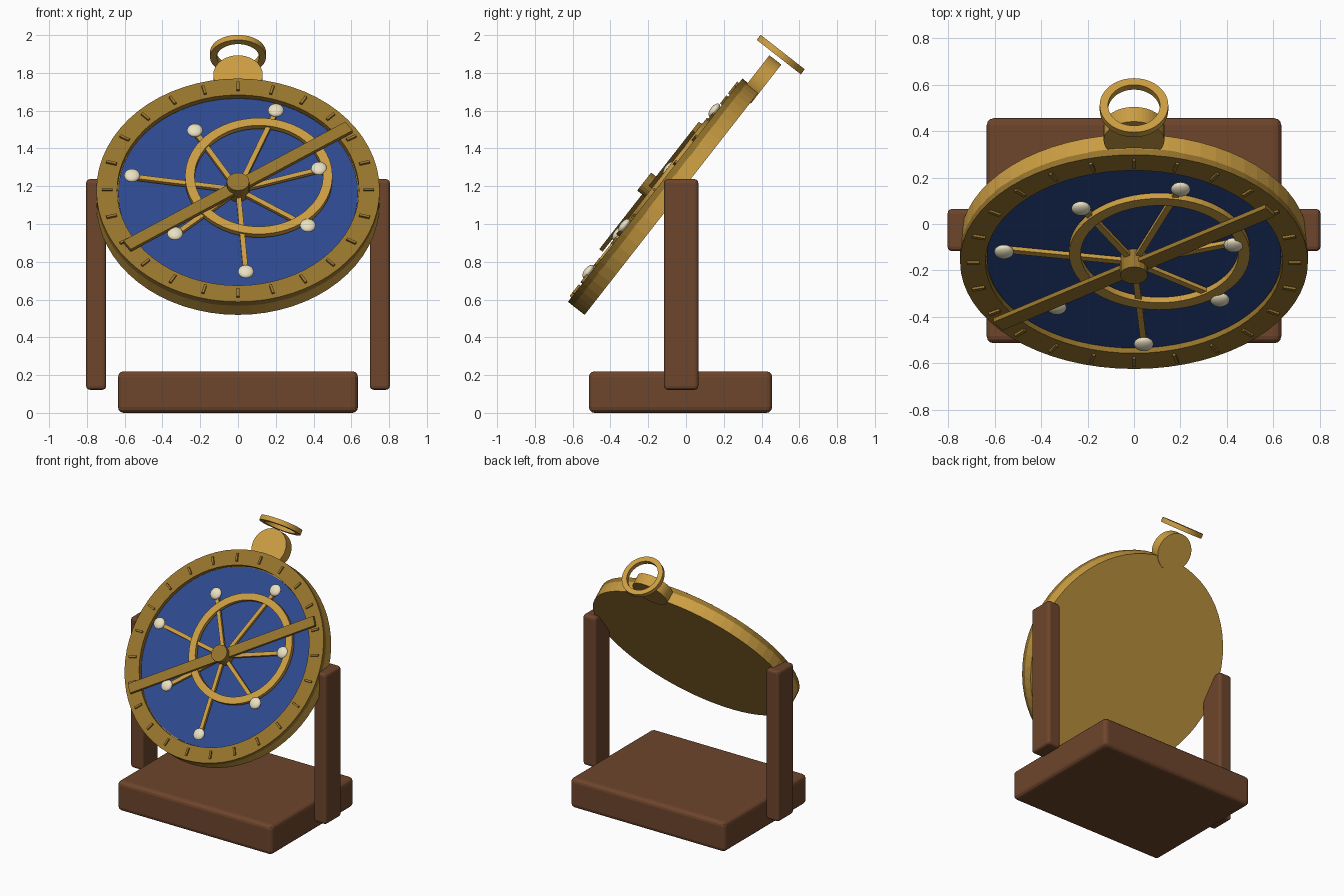
import bpy, bmesh, math
from mathutils import Matrix, Vector

if "Cube" in bpy.data.objects:
    bpy.data.objects.remove(bpy.data.objects["Cube"])

# Tilted instrument frame: local x = right, y = up along the dial, z = out of the dial
DIAL = Matrix.Translation((0, -0.075, 1.11)) @ Matrix.Rotation(math.radians(52), 4, 'X')


def material(name, rgb):
    m = bpy.data.materials.new(name)
    m.diffuse_color = (*rgb, 1)
    m.use_nodes = True
    m.node_tree.nodes["Principled BSDF"].inputs["Base Color"].default_value = m.diffuse_color
    return m


GOLD = material("light_brass", (0.60, 0.34, 0.055))
DARK = material("dark_brass", (0.31, 0.175, 0.025))
BLUE = material("blue_enamel", (0.026, 0.066, 0.27))
WOOD = material("wood", (0.155, 0.060, 0.025))
IVORY = material("ivory", (0.82, 0.75, 0.54))


def finish(name, bm, mat, matrix, smooth=False):
    bmesh.ops.recalc_face_normals(bm, faces=bm.faces)
    me = bpy.data.meshes.new(name)
    bm.to_mesh(me)
    bm.free()
    me.materials.append(mat)
    if smooth:
        me.polygons.foreach_set("use_smooth", [True] * len(me.polygons))
    ob = bpy.data.objects.new(name, me)
    ob.matrix_world = matrix
    bpy.context.collection.objects.link(ob)
    return ob


def box(name, size, matrix, mat, bevel=0):
    bm = bmesh.new()
    bmesh.ops.create_cube(bm, size=1)
    bmesh.ops.scale(bm, vec=size, verts=bm.verts)
    ob = finish(name, bm, mat, matrix)
    if bevel:
        mod = ob.modifiers.new("rounded_edges", 'BEVEL')
        mod.width, mod.segments = bevel, 3
    return ob


def disc(name, r, z0, z1, mat, x=0, y=0, sides=64):
    bm = bmesh.new()
    bmesh.ops.create_cone(bm, cap_ends=True, segments=sides, radius1=r,
                          radius2=r, depth=z1 - z0)
    return finish(name, bm, mat, DIAL @ Matrix.Translation((x, y, (z0 + z1) / 2)))


def washer(name, r_in, r_out, height, matrix, mat, sides=64):
    bm = bmesh.new()
    h = height / 2
    loops = []
    for r, z in ((r_in, -h), (r_out, -h), (r_out, h), (r_in, h)):
        loops.append([bm.verts.new((r * math.cos(2 * math.pi * i / sides),
                                    r * math.sin(2 * math.pi * i / sides), z))
                      for i in range(sides)])
    for k in range(4):
        a, b = loops[k], loops[(k + 1) % 4]
        for i in range(sides):
            j = (i + 1) % sides
            bm.faces.new((a[i], a[j], b[j], b[i]))
    return finish(name, bm, mat, matrix)


def at(x, y, z):
    return DIAL @ Matrix.Translation((x, y, z))


# Wooden stand
box("base", (1.27, 0.97, 0.22), Matrix.Translation((0, -0.029, 0.11)), WOOD, 0.03)
for side, label in ((-1, "left"), (1, "right")):
    box(label + "_post", (0.106, 0.182, 1.115),
        Matrix.Translation((side * 0.751, -0.026, 0.68)), WOOD, 0.02)

# Dial body, enamel face and raised rim
disc("dial_body", 0.75, 0, 0.08, GOLD)
disc("dial_face", 0.635, 0.07, 0.088, BLUE)
washer("dial_rim", 0.64, 0.75, 0.035, at(0, 0, 0.0945), DARK)

# Degree ticks around the rim
for i in range(24):
    box("tick", (0.055, 0.014, 0.02),
        DIAL @ Matrix.Rotation(i * math.pi / 12, 4, 'Z') @ Matrix.Translation((0.693, 0, 0.114)),
        DARK)

# Hanger lug and suspension ring
disc("hanger_lug", 0.131, -0.005, 0.075, GOLD, y=0.804, sides=48)
washer("suspension_ring", 0.112, 0.148, 0.034,
       at(0, 0.975, 0.03) @ Matrix.Rotation(math.pi / 2, 4, 'X'), GOLD, 48)

# Off-centre inner ring
washer("inner_ring", 0.34, 0.39, 0.03, at(0.11, 0.08, 0.117), GOLD)

# Spokes ending in ivory beads
beads = ((0.201, 0.526), (-0.228, 0.391), (-0.561, 0.088), (0.429, 0.135),
         (0.370, -0.248), (-0.333, -0.302), (0.042, -0.558))
for x, y in beads:
    length, ang = math.hypot(x, y), math.atan2(y, x)
    box("spoke", (length, 0.027, 0.02),
        DIAL @ Matrix.Rotation(ang, 4, 'Z') @ Matrix.Translation((length / 2, 0, 0.112)), GOLD)
    bm = bmesh.new()
    bmesh.ops.create_uvsphere(bm, u_segments=24, v_segments=12, radius=0.042)
    bmesh.ops.scale(bm, vec=(1, 1, 0.5), verts=bm.verts)
    finish("bead", bm, IVORY, at(x, y, 0.126), True)

# Sighting rule and central hub
box("sighting_rule", (1.42, 0.07, 0.022),
    at(0, 0, 0.142) @ Matrix.Rotation(math.radians(34.2), 4, 'Z'), DARK)
disc("hub", 0.06, 0.085, 0.186, DARK, sides=16)
